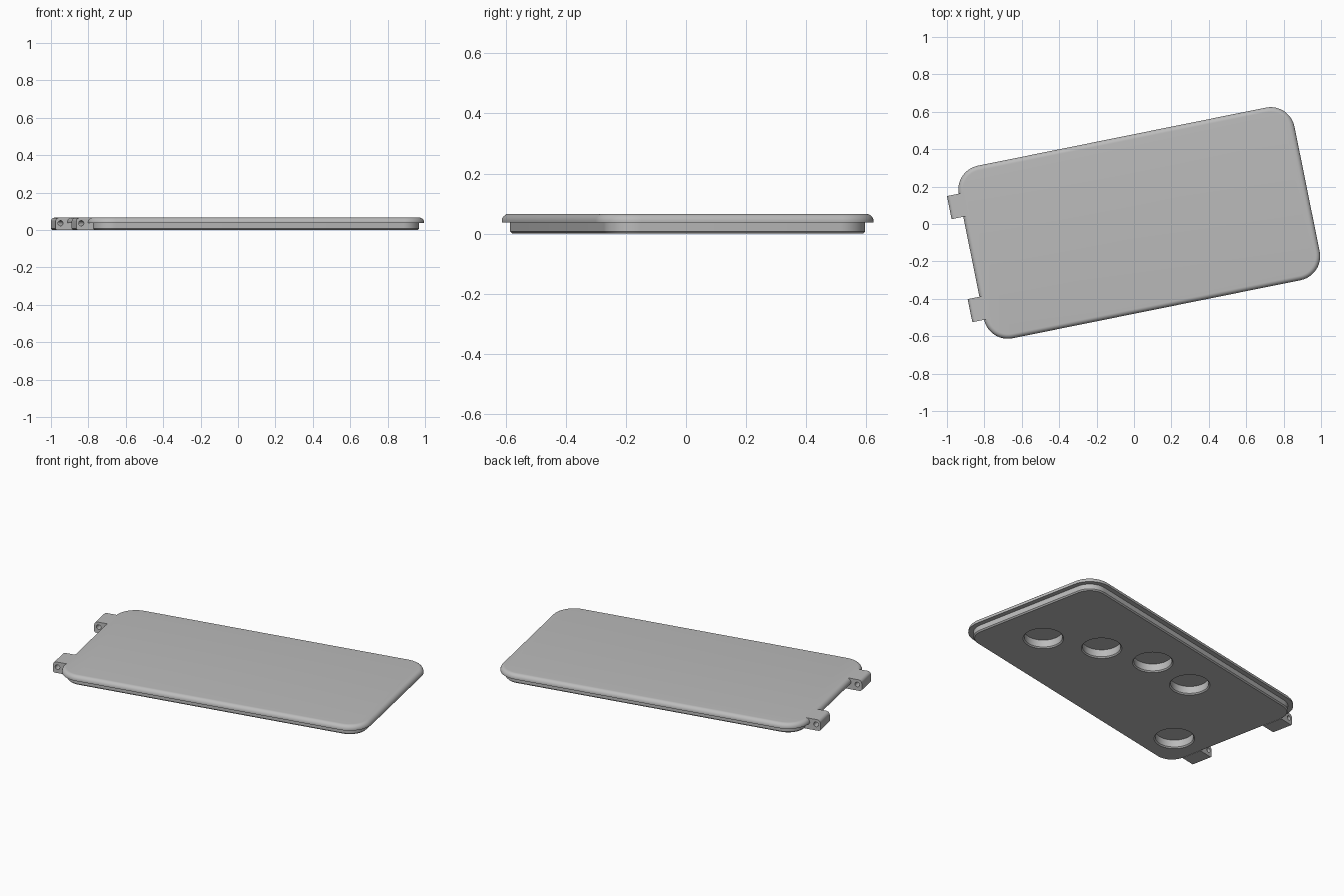
import bpy, bmesh, math
from mathutils import Vector

if "Cube" in bpy.data.objects:
    bpy.data.objects.remove(bpy.data.objects["Cube"])

TURN = math.radians(11.4)          # whole lid is turned on the ground
LEFT, RIGHT, HALF, CORNER = -0.887, 0.944, 0.4705, 0.13
TOP, STEP, INSET, FILLET = 0.066, 0.037, 0.028, 0.025

grey = bpy.data.materials.new("plain grey")
grey.use_nodes = True
grey.diffuse_color = (0.5, 0.5, 0.5, 1)
grey.node_tree.nodes["Principled BSDF"].inputs["Base Color"].default_value = (0.5, 0.5, 0.5, 1)


def finish(bm, name):
    bmesh.ops.recalc_face_normals(bm, faces=bm.faces)
    mesh = bpy.data.meshes.new(name)
    bm.to_mesh(mesh)
    bm.free()
    mesh.materials.append(grey)
    obj = bpy.data.objects.new(name, mesh)
    obj.rotation_euler.z = TURN
    bpy.context.collection.objects.link(obj)
    return obj


def loft(rings, name):
    """Skin a stack of closed rings and cap both ends."""
    bm = bmesh.new()
    loops = [[bm.verts.new(p) for p in ring] for ring in rings]
    for a, b in zip(loops, loops[1:]):
        for i in range(len(a)):
            j = (i + 1) % len(a)
            bm.faces.new((a[i], a[j], b[j], b[i]))
    bm.faces.new(loops[0])
    bm.faces.new(loops[-1])
    return finish(bm, name)


def rounded_rect(z, inset, steps=12):
    ring = []
    centres = [(RIGHT - CORNER, HALF - CORNER), (LEFT + CORNER, HALF - CORNER),
               (LEFT + CORNER, CORNER - HALF), (RIGHT - CORNER, CORNER - HALF)]
    for k, (cx, cy) in enumerate(centres):
        for s in range(steps + 1):
            a = (k + s / steps) * math.pi / 2
            r = CORNER - inset
            ring.append((cx + r * math.cos(a), cy + r * math.sin(a), z))
    return ring


def circle(centre, radius, axis, n=48):
    c, pts = Vector(centre), []
    for i in range(n):
        a = math.tau * i / n
        p, q = radius * math.cos(a), radius * math.sin(a)
        pts.append(c + (Vector((p, q, 0)) if axis == "z" else Vector((p, 0, q))))
    return pts


def cut(obj, cutter):
    mod = obj.modifiers.new("cut", "BOOLEAN")
    mod.operation = "DIFFERENCE"
    mod.solver = "EXACT"
    mod.object = cutter
    bpy.context.view_layer.update()
    bpy.context.view_layer.objects.active = obj
    bpy.ops.object.modifier_apply(modifier=mod.name)
    bpy.data.objects.remove(cutter)


def smooth(obj):
    bpy.ops.object.select_all(action="DESELECT")
    obj.select_set(True)
    bpy.context.view_layer.objects.active = obj
    bpy.ops.object.shade_smooth_by_angle(angle=math.radians(30))


# Lid: chamfered lower plug, overhanging lip with a rounded top edge
section = [(0, INSET + 0.007), (0.007, INSET), (STEP, INSET), (STEP, 0)]
for s in range(9):
    a = s / 8 * math.pi / 2
    section.append((TOP - FILLET + FILLET * math.sin(a), FILLET * (1 - math.cos(a))))
lid = loft([rounded_rect(z, inset) for z, inset in section], "lid")

# Round pockets in the underside, each with a chamfered rim
for x, y in [(0.637, -0.124), (0.356, 0.058), (0.061, 0.18), (-0.256, 0.184), (-0.661, -0.246)]:
    profile = [(-0.01, 0.121), (0.007, 0.104), (0.05, 0.104)]
    cut(lid, loft([circle((x, y, z), r, "z") for z, r in profile], "pocket_cutter"))
smooth(lid)

# Hinge lugs: rounded outer edge, pin hole running through
for side, name in [(1, "back_hinge_lug"), (-1, "front_hinge_lug")]:
    outer, inner, round_top = -0.951, -0.855, 0.02
    outline = [(inner, TOP), (inner, 0), (outer + 0.007, 0), (outer, 0.007)]
    for s in range(7):
        a = s / 6 * math.pi / 2
        outline.append((outer + round_top * (1 - math.cos(a)),
                        TOP - round_top + round_top * math.sin(a)))
    lug = loft([[(x, y * side, z) for x, z in outline] for y in (0.218, 0.344)], name)
    cut(lug, loft([circle((-0.924, y * side, 0.036), 0.014, "y", 24) for y in (0.2, 0.36)],
                  "pin_cutter"))
    smooth(lug)
